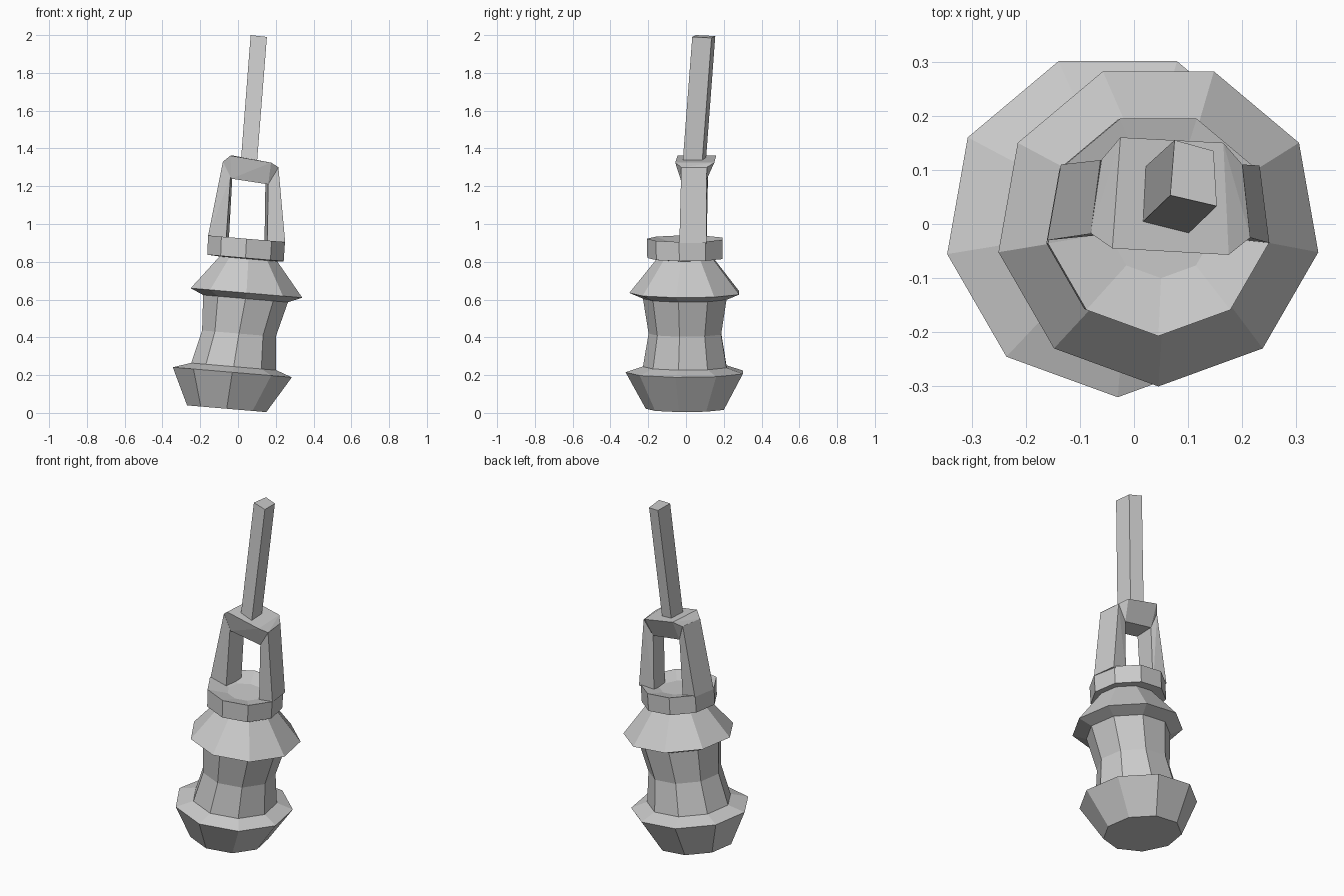
import bpy, bmesh
from math import radians, sin, cos
from mathutils import Vector

cube = bpy.data.objects.get("Cube")
if cube:
    bpy.data.objects.remove(cube, do_unlink=True)

SIDES = 9
LEAN = 0.085  # each ring drops towards +x

grey = bpy.data.materials.new("plain grey")
grey.use_nodes = True
grey.diffuse_color = (0.6, 0.6, 0.6, 1)
grey.node_tree.nodes["Principled BSDF"].inputs["Base Color"].default_value = (0.6, 0.6, 0.6, 1)


def finish(name, bm):
    bmesh.ops.recalc_face_normals(bm, faces=bm.faces)
    mesh = bpy.data.meshes.new(name)
    bm.to_mesh(mesh)
    bm.free()
    mesh.materials.append(grey)
    obj = bpy.data.objects.new(name, mesh)
    bpy.context.collection.objects.link(obj)
    return obj


def leaning_turning(name, rings):
    """Nine-sided turned shape; each ring is (centre x, height, radius)."""
    bm = bmesh.new()
    loops = []
    for cx, z, r in rings:
        loop = []
        for k in range(SIDES):
            a = radians(-90 + 360 * k / SIDES)
            dx = r * cos(a)
            loop.append(bm.verts.new((cx + dx, r * sin(a), z - LEAN * dx)))
        loops.append(loop)
    for low, high in zip(loops, loops[1:]):
        for k in range(SIDES):
            n = (k + 1) % SIDES
            bm.faces.new((low[k], low[n], high[n], high[k]))
    bm.faces.new(loops[0][::-1])
    bm.faces.new(loops[-1])
    return finish(name, bm)


def block(name, *points):
    """Convex block around a few corner points."""
    bm = bmesh.new()
    for p in points:
        bm.verts.new(Vector(p))
    bmesh.ops.convex_hull(bm, input=bm.verts)
    bmesh.ops.dissolve_limit(bm, angle_limit=radians(3), verts=bm.verts, edges=bm.edges)
    return finish(name, bm)


# Body, from the foot up
leaning_turning("base", [(-.06, .022, .213), (-.03, .215, .32), (-.023, .245, .23)])
leaning_turning("waist", [(-.023, .245, .228), (.005, .42, .198), (.04, .605, .228)])
leaning_turning("shoulder", [(.04, .605, .228), (.045, .635, .3), (.055, .815, .155)])
leaning_turning("collar", [(.055, .815, .155), (.04, .82, .205), (.045, .922, .207), (.05, .895, .10)])

# Two posts rising from the collar
block("right_post",
      (-.160, -.03, .93), (-.135, .11, .93), (-.065, -.02, .89), (-.05, .1, .89),
      (-.08, -.018, 1.33), (-.062, .118, 1.33), (-.04, -.018, 1.25), (-.03, .105, 1.25))
block("left_post",
      (.250, -.035, .90), (.232, .108, .90), (.155, -.025, .88), (.14, .1, .88),
      (.214, -.025, 1.30), (.20, .11, 1.30), (.16, -.02, 1.215), (.145, .1, 1.22))

# Cap bridging the posts, flaring at front and back
block("cap",
      (-.04, -.045, 1.362), (-.025, .16, 1.362), (.175, -.057, 1.325), (.165, .15, 1.325),
      (-.08, -.017, 1.33), (-.06, .119, 1.33), (.215, -.025, 1.30), (.20, .11, 1.30),
      (-.035, -.018, 1.24), (-.03, .105, 1.24), (.16, -.02, 1.21), (.145, .1, 1.215))

# Leaning square rod
block("rod",
      (.015, .003, 1.33), (.1, -.018, 1.32), (.095, .085, 1.32), (.02, .105, 1.33),
      (.067, .053, 2.0), (.153, .033, 1.99), (.147, .135, 1.985), (.075, .155, 1.995))
